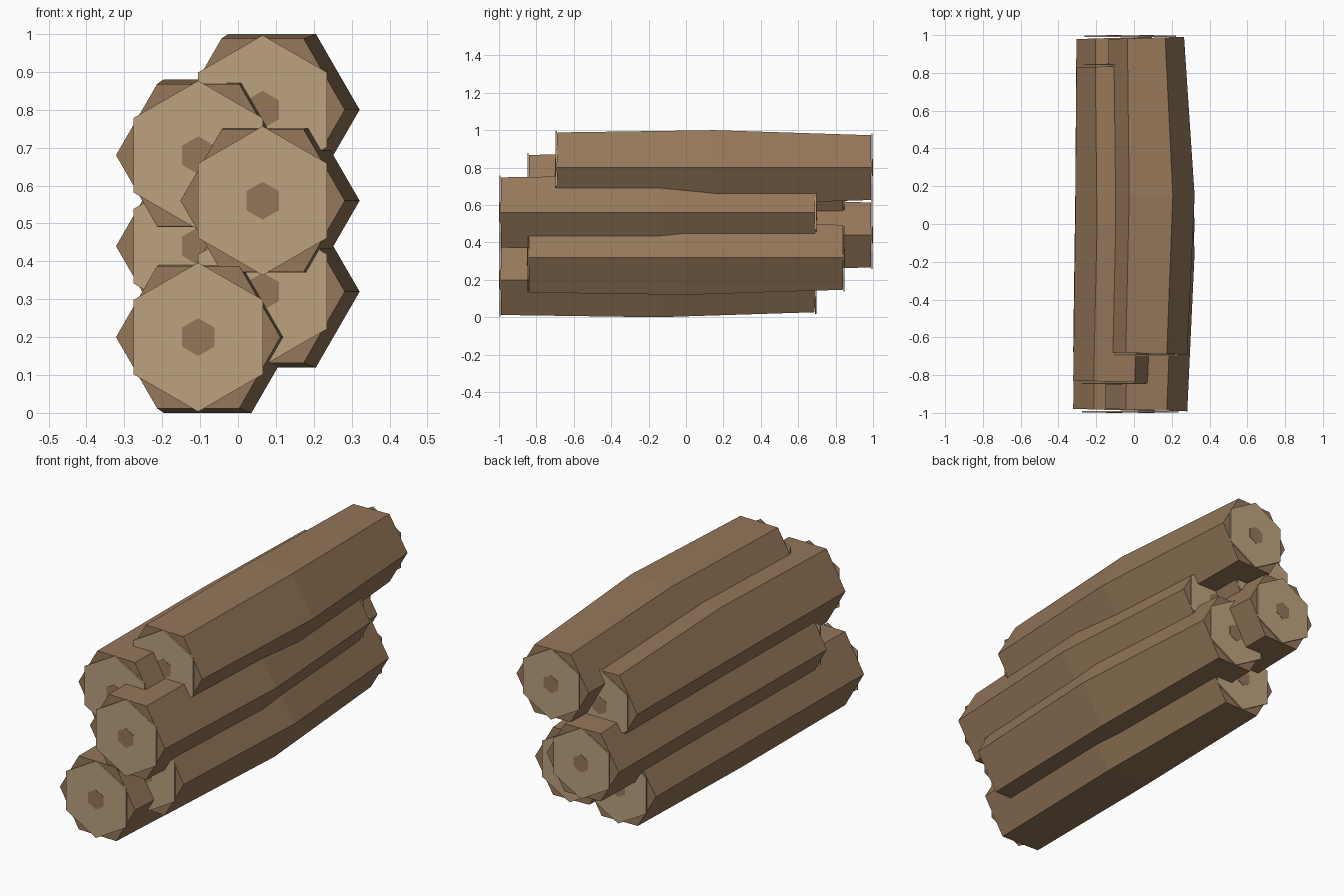
import bpy, bmesh
from math import sin, cos, pi

cube = bpy.data.objects.get("Cube")
if cube:
    bpy.data.objects.remove(cube, do_unlink=True)


def make_material(name, rgb):
    mat = bpy.data.materials.new(name)
    mat.use_nodes = True
    mat.diffuse_color = (*rgb, 1)
    mat.node_tree.nodes["Principled BSDF"].inputs["Base Color"].default_value = (*rgb, 1)
    return mat


BARK = make_material("brown bark", (0.30, 0.185, 0.10))
WOOD = make_material("pale cut wood", (0.51, 0.365, 0.21))

HALF = 0.85                                    # half length of a log
FRONT_R, MIDDLE_R, BACK_R = 0.217, 0.231, 0.2  # bark radii
BEND = 0.025                                   # sideways bow at the middle


def hex_ring(bm, x, y, z, radius, turn=0.0, lean=0.0):
    """Six vertices around the y axis; lean tilts the ring along y."""
    ring = []
    for i in range(6):
        a = turn + i * pi / 3
        dx = radius * cos(a)
        ring.append(bm.verts.new((x + dx, y + lean * dx, z + radius * sin(a))))
    return ring


def loft(name, rings, bm, mat):
    """Skin the rings, cap both ends and make an object."""
    for a, b in zip(rings, rings[1:]):
        for i in range(6):
            j = (i + 1) % 6
            bm.faces.new((a[i], a[j], b[j], b[i]))
    bm.faces.new(rings[0])
    bm.faces.new(rings[-1])
    bmesh.ops.recalc_face_normals(bm, faces=bm.faces)
    mesh = bpy.data.meshes.new(name)
    bm.to_mesh(mesh)
    bm.free()
    mesh.materials.append(mat)
    bpy.context.collection.objects.link(bpy.data.objects.new(name, mesh))


def plate(name, x, z, radius, y0, y1, mat):
    """Thin hexagonal plate with a corner pointing up."""
    bm = bmesh.new()
    loft(name, [hex_ring(bm, x, y, z, radius, pi / 6) for y in (y0, y1)], bm, mat)


def log(name, x, z, y):
    # bowed bark, with end rings square to the bent axis
    bm = bmesh.new()
    end = HALF - 0.015
    lean = BEND / end
    loft(name + "_bark", [
        hex_ring(bm, x, y - end, z, FRONT_R, lean=-lean),
        hex_ring(bm, x + BEND, y, z, MIDDLE_R),
        hex_ring(bm, x, y + end, z, BACK_R, lean=lean)], bm, BARK)
    # cut face and dark heartwood on each end
    for side, s, r in (("front", -1, FRONT_R), ("back", 1, BACK_R)):
        tip = y + s * HALF
        plate(f"{name}_{side}_cut", x, z, r * 0.907, tip - s * 0.009, tip - s * 0.002, WOOD)
        plate(f"{name}_{side}_heart", x, z, r * 0.23, tip - s * 0.006, tip, BARK)


# two staggered stacks of three logs
for side, x, base, shifts in (("right", -0.105, 0.2, (-0.15, 0.15, 0.0)),
                              ("left", 0.065, 0.32, (0.0, -0.15, 0.15))):
    for level, label in enumerate(("lower", "middle", "upper")):
        log(f"{label}_{side}_log", x, base + 0.24 * level, shifts[level])
